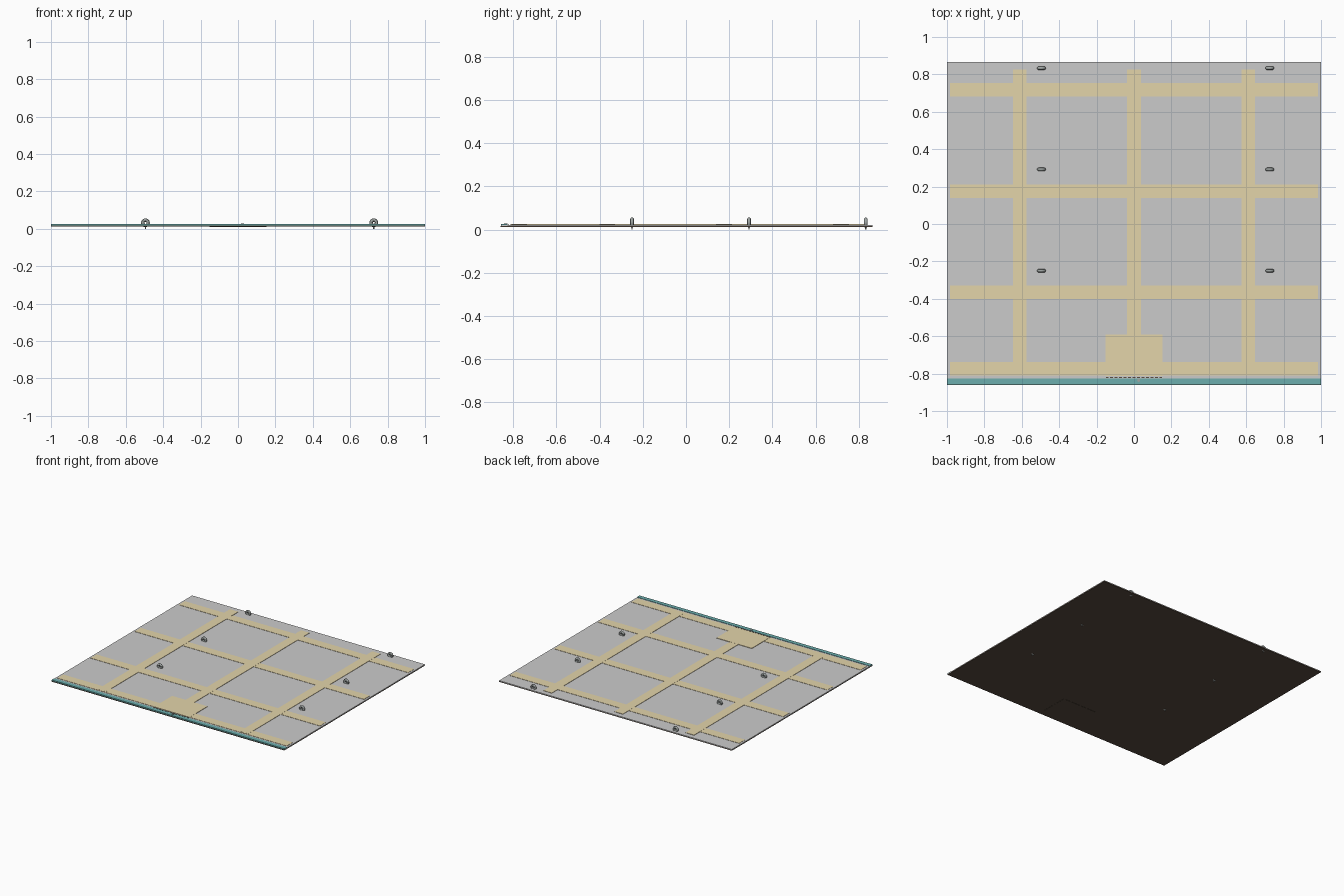
import bpy, math

if "Cube" in bpy.data.objects:
    bpy.data.objects.remove(bpy.data.objects["Cube"])


def material(name, rgb):
    m = bpy.data.materials.new(name)
    m.diffuse_color = (*rgb, 1)
    m.use_nodes = True
    m.node_tree.nodes["Principled BSDF"].inputs["Base Color"].default_value = m.diffuse_color
    return m


TAN = material("tan_webbing", (0.77, 0.66, 0.40))
TEAL = material("teal_hem", (0.15, 0.42, 0.42))
BROWN = material("brown_backing", (0.10, 0.07, 0.05))
STEEL = material("steel", (0.35, 0.38, 0.37))


def box(name, x0, x1, y0, y1, z0, z1, mat=None):
    bpy.ops.mesh.primitive_cube_add(
        size=1, location=((x0 + x1) / 2, (y0 + y1) / 2, (z0 + z1) / 2))
    o = bpy.context.object
    o.name = name
    o.scale = (x1 - x0, y1 - y0, z1 - z0)
    bpy.ops.object.transform_apply(location=False, rotation=False, scale=True)
    if mat:
        o.data.materials.append(mat)
    return o


def smooth(o, name, mat):
    o.name = name
    o.data.materials.append(mat)
    bpy.ops.object.shade_smooth_by_angle()


# Two-layer sheet: dark backing and grey top fabric
box("backing", -1, 1, -0.86, 0.865, 0.012, 0.017, BROWN)
box("top_fabric", -1, 1, -0.855, 0.865, 0.017, 0.022)

# Front hem
box("front_hem", -1, 1, -0.858, -0.826, 0.0135, 0.0245, TEAL)

# Webbing grid
H = 0.0365
for y in (0.718, 0.176, -0.365, -0.773):
    box("cross_strap", -0.985, 0.985, y - H, y + H, 0.0215, 0.0240, TAN)
for x in (-0.611, 0, 0.611):
    box("long_strap", x - H, x + H, -0.80, 0.826, 0.0215, 0.0245, TAN)

# Reinforced front patch, above and below the sheet
box("front_patch", -0.152, 0.152, -0.812, -0.59, 0.0215, 0.0252, TAN)
box("patch_backing", -0.152, 0.152, -0.812, -0.59, 0.0105, 0.0125, BROWN)

# Row of stitches between patch and hem
for i in range(13):
    x = -0.144 + i * 0.024
    box("stitch", x - 0.007, x + 0.007, -0.823, -0.819, 0.0215, 0.0245, BROWN)

# Small snap on the hem
bpy.ops.mesh.primitive_cylinder_add(
    vertices=16, radius=0.008, depth=0.006, location=(0.025, -0.836, 0.0255))
smooth(bpy.context.object, "hem_snap", STEEL)

# Upright tie rings with thin stems through the sheet
for x in (-0.495, 0.726):
    for y in (0.833, 0.292, -0.25):
        bpy.ops.mesh.primitive_torus_add(
            major_segments=24, minor_segments=12, major_radius=0.0145,
            minor_radius=0.009, location=(x, y, 0.032),
            rotation=(math.pi / 2, 0, 0))
        smooth(bpy.context.object, "tie_ring", STEEL)
        bpy.ops.mesh.primitive_cylinder_add(
            vertices=8, radius=0.003, depth=0.02, location=(x, y, 0.01))
        smooth(bpy.context.object, "ring_stem", STEEL)
